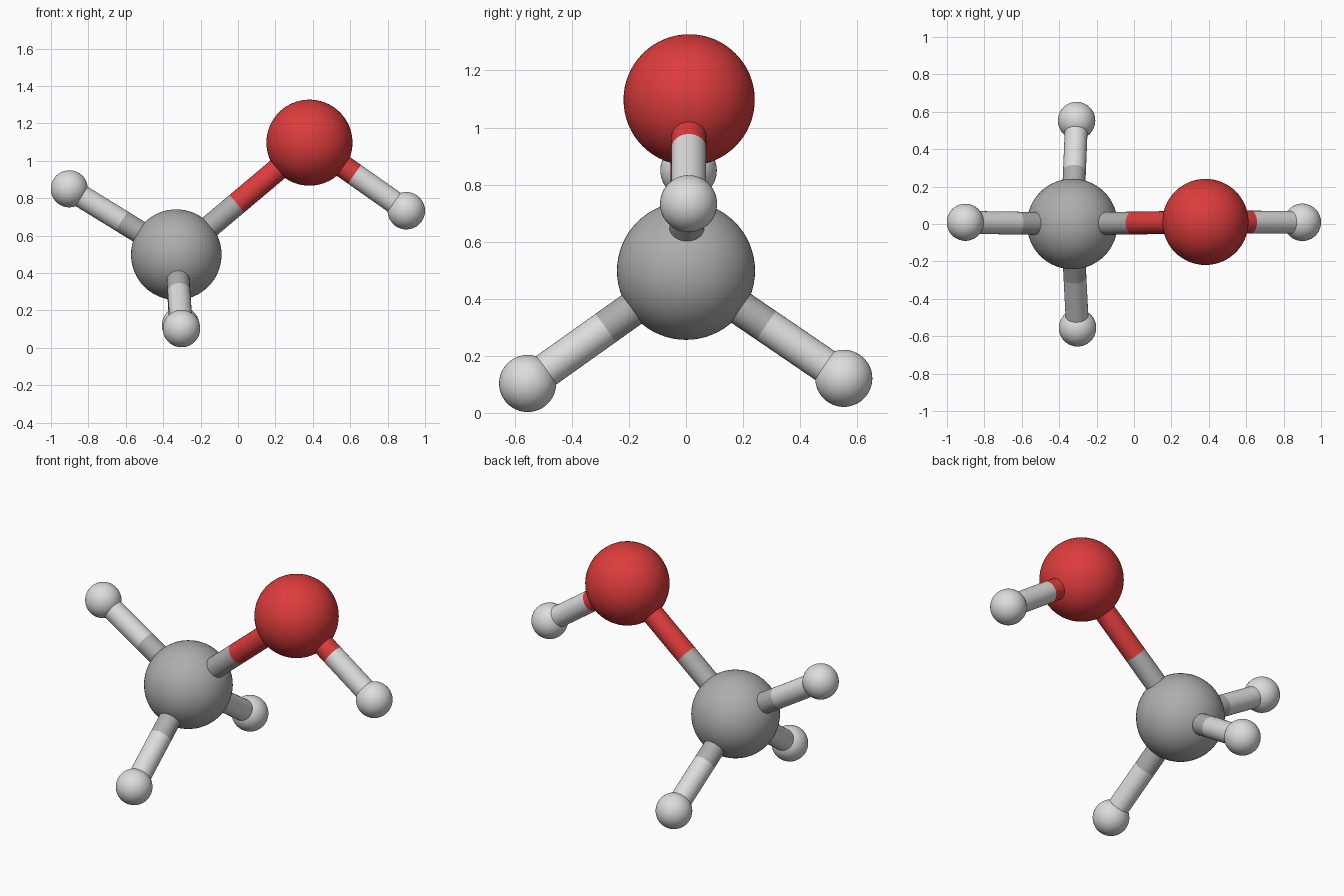
import bpy
from mathutils import Vector

if "Cube" in bpy.data.objects:
    bpy.data.objects.remove(bpy.data.objects["Cube"])


def material(name, rgb):
    m = bpy.data.materials.new(name)
    m.diffuse_color = (*rgb, 1)
    m.use_nodes = True
    m.node_tree.nodes["Principled BSDF"].inputs["Base Color"].default_value = m.diffuse_color
    return m


grey = material("mid_grey", (0.42, 0.42, 0.42))
white = material("pale_grey", (0.72, 0.72, 0.72))
red = material("red", (0.72, 0.045, 0.045))

BOND_RADIUS = 0.061


def finish(obj, name, mat):
    obj.name = name
    obj.data.materials.append(mat)
    bpy.ops.object.shade_smooth_by_angle()


def atom(name, pos, radius, mat):
    bpy.ops.mesh.primitive_uv_sphere_add(segments=64, ring_count=32, radius=radius, location=pos)
    finish(bpy.context.object, name, mat)


def rod(name, a, b, mat):
    d = b - a
    bpy.ops.mesh.primitive_cylinder_add(
        vertices=32, radius=BOND_RADIUS, depth=d.length, location=(a + b) / 2,
        rotation=d.to_track_quat('Z', 'Y').to_euler())
    finish(bpy.context.object, name, mat)


# Atoms: position, radius, colour
atoms = {
    "carbon": (Vector((-0.33, 0.0, 0.498)), 0.242, grey),
    "oxygen": (Vector((0.382, 0.011, 1.097)), 0.23, red),
    "hydrogen_left": (Vector((-0.902, 0.009, 0.85)), 0.099, white),
    "hydrogen_right": (Vector((0.9, 0.009, 0.733)), 0.1, white),
    "hydrogen_front": (Vector((-0.302, -0.555, 0.103)), 0.1, white),
    "hydrogen_back": (Vector((-0.307, 0.553, 0.121)), 0.1, white),
}
for name, (pos, radius, mat) in atoms.items():
    atom(name, pos, radius, mat)

# Bonds: each is two coloured halves meeting at the given fraction
bonds = [
    ("carbon", "oxygen", 0.455),
    ("oxygen", "hydrogen_right", 0.465),
    ("carbon", "hydrogen_left", 0.51),
    ("carbon", "hydrogen_front", 0.51),
    ("carbon", "hydrogen_back", 0.51),
]
for a, b, t in bonds:
    pa, pb = atoms[a][0], atoms[b][0]
    mid = pa.lerp(pb, t)
    rod(f"bond_{a}_to_{b}_start", pa, mid, atoms[a][2])
    rod(f"bond_{a}_to_{b}_end", mid, pb, atoms[b][2])
